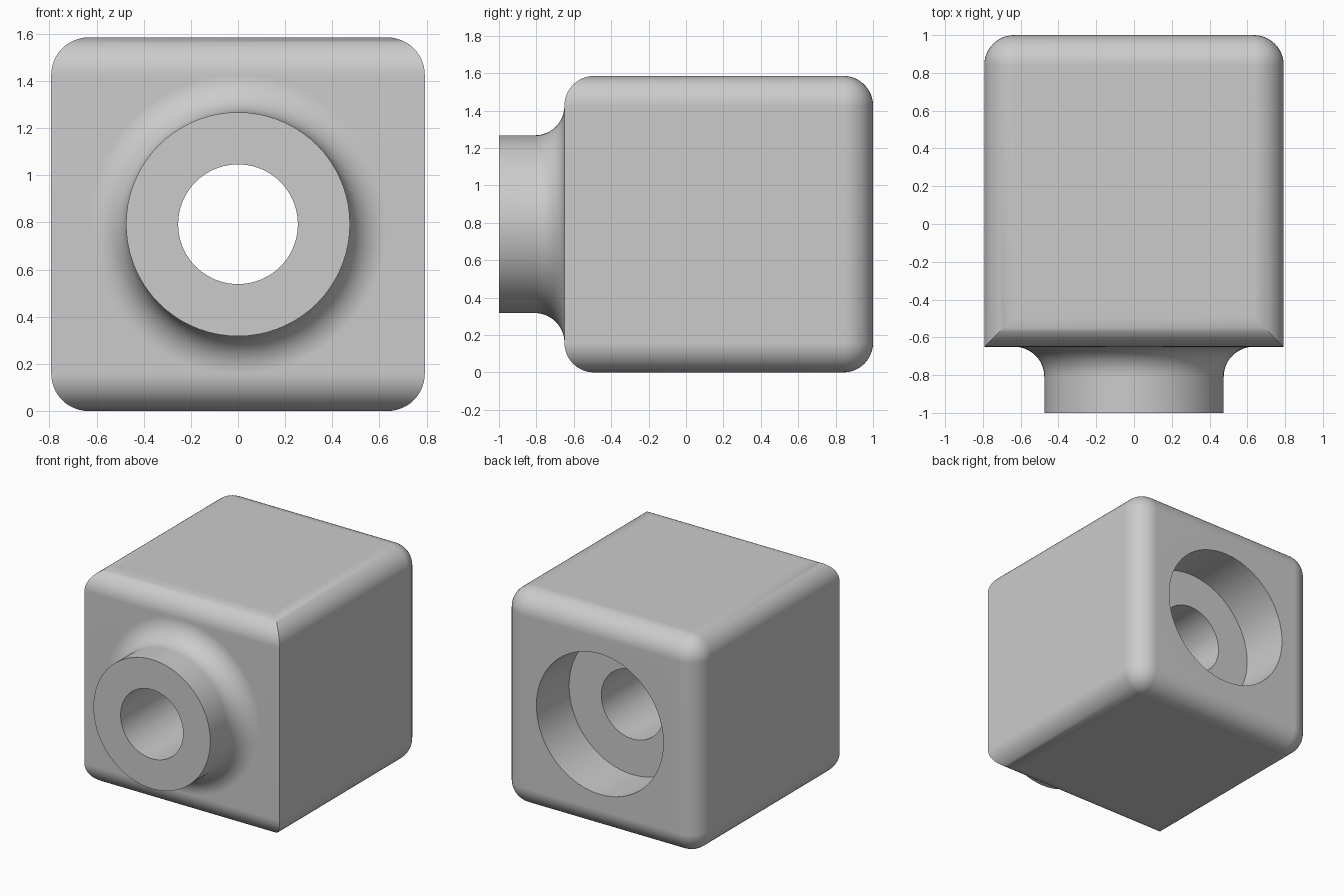
import bpy
import bmesh
import math
from mathutils import Matrix

if "Cube" in bpy.data.objects:
    bpy.data.objects.remove(bpy.data.objects["Cube"])

W = 1.585                  # width and height of the block
H = W / 2
R = 0.1585                 # edge rounding and boss fillet radius
FRONT, BACK, TIP = -0.65, 1.0, -1.0
BOSS, BORE, RECESS = 0.475, 0.254, 0.516
FLOOR = 0.62               # y of the recess floor
SEG, ARC = 72, 12

bm = bmesh.new()

# Block: round every edge except the four around the front face
bmesh.ops.create_cube(bm, size=1.0, matrix=Matrix.Translation((0, (FRONT + BACK) / 2, H))
                      @ Matrix.Diagonal((W, BACK - FRONT, W, 1)))


def at_front(v):
    return abs(v.co.y - FRONT) < 1e-4


edges = [e for e in bm.edges if not all(at_front(v) for v in e.verts)]
bmesh.ops.bevel(bm, geom=edges, offset=R, segments=ARC, profile=0.5,
                affect='EDGES', clamp_overlap=False)

# Open the front, then bend its outline back at the top and bottom
front_face = next(f for f in bm.faces if all(at_front(v) for v in f.verts))
outline = list(front_face.verts)
bmesh.ops.delete(bm, geom=[front_face], context='FACES_ONLY')
for v in outline:
    d = max(0.0, R - min(v.co.z, W - v.co.z))
    v.co.y = FRONT + R - math.sqrt(max(0.0, R * R - d * d))

# Rounded strips across the front; the flat middle is kept open for the boss
left = sorted((v for v in outline if v.co.x < 0), key=lambda v: v.co.z)
right = sorted((v for v in outline if v.co.x > 0), key=lambda v: v.co.z)
front_loop = []
for i in range(len(left) - 1):
    quad = (left[i], right[i], right[i + 1], left[i + 1])
    if quad[3].co.z - quad[0].co.z < H:
        bm.faces.new(quad)
    else:
        front_loop = quad
front_edges = []
for i in range(4):
    a, b = front_loop[i], front_loop[(i + 1) % 4]
    front_edges.append(bm.edges.get((a, b)) or bm.edges.new((a, b)))

# Open the flat of the back
back_face = max((f for f in bm.faces if f.calc_center_median().y > BACK - 1e-4),
                key=lambda f: f.calc_area())
back_edges = list(back_face.edges)
bmesh.ops.delete(bm, geom=[back_face], context='FACES_ONLY')

# Filleted boss, through bore and rear recess as one turned profile
profile = []
for i in range(ARC, -1, -1):
    t = math.pi / 2 * i / ARC
    profile.append((BOSS + R - R * math.cos(t), FRONT - R + R * math.sin(t)))
profile += [(BOSS, TIP), (BORE, TIP), (BORE, FLOOR), (RECESS, FLOOR), (RECESS, BACK)]
rings = []
for r, y in profile:
    rings.append([bm.verts.new((r * math.cos(2 * math.pi * k / SEG), y,
                                H + r * math.sin(2 * math.pi * k / SEG)))
                  for k in range(SEG)])
for a, b in zip(rings, rings[1:]):
    for k in range(SEG):
        n = (k + 1) % SEG
        bm.faces.new((a[k], a[n], b[n], b[k]))


def ring_edges(ring):
    return [bm.edges.get((ring[k], ring[(k + 1) % SEG])) for k in range(SEG)]


# Flat faces around the boss and the recess
bmesh.ops.triangle_fill(bm, use_beauty=True, use_dissolve=False,
                        edges=front_edges + ring_edges(rings[0]), normal=(0, -1, 0))
bmesh.ops.triangle_fill(bm, use_beauty=True, use_dissolve=False,
                        edges=back_edges + ring_edges(rings[-1]), normal=(0, 1, 0))
bmesh.ops.recalc_face_normals(bm, faces=bm.faces[:])

mesh = bpy.data.meshes.new("block_with_boss")
bm.to_mesh(mesh)
bm.free()
block = bpy.data.objects.new("block_with_boss", mesh)
bpy.context.collection.objects.link(block)

grey = bpy.data.materials.new("light_grey")
grey.diffuse_color = (0.6, 0.6, 0.6, 1)
grey.use_nodes = True
grey.node_tree.nodes["Principled BSDF"].inputs["Base Color"].default_value = grey.diffuse_color
mesh.materials.append(grey)

# Smooth shading with crisp rims and clean flats
bpy.context.view_layer.objects.active = block
block.select_set(True)
bpy.ops.object.shade_smooth_by_angle(angle=math.radians(30))
weighted = block.modifiers.new("clean_flats", 'WEIGHTED_NORMAL')
weighted.keep_sharp = True
